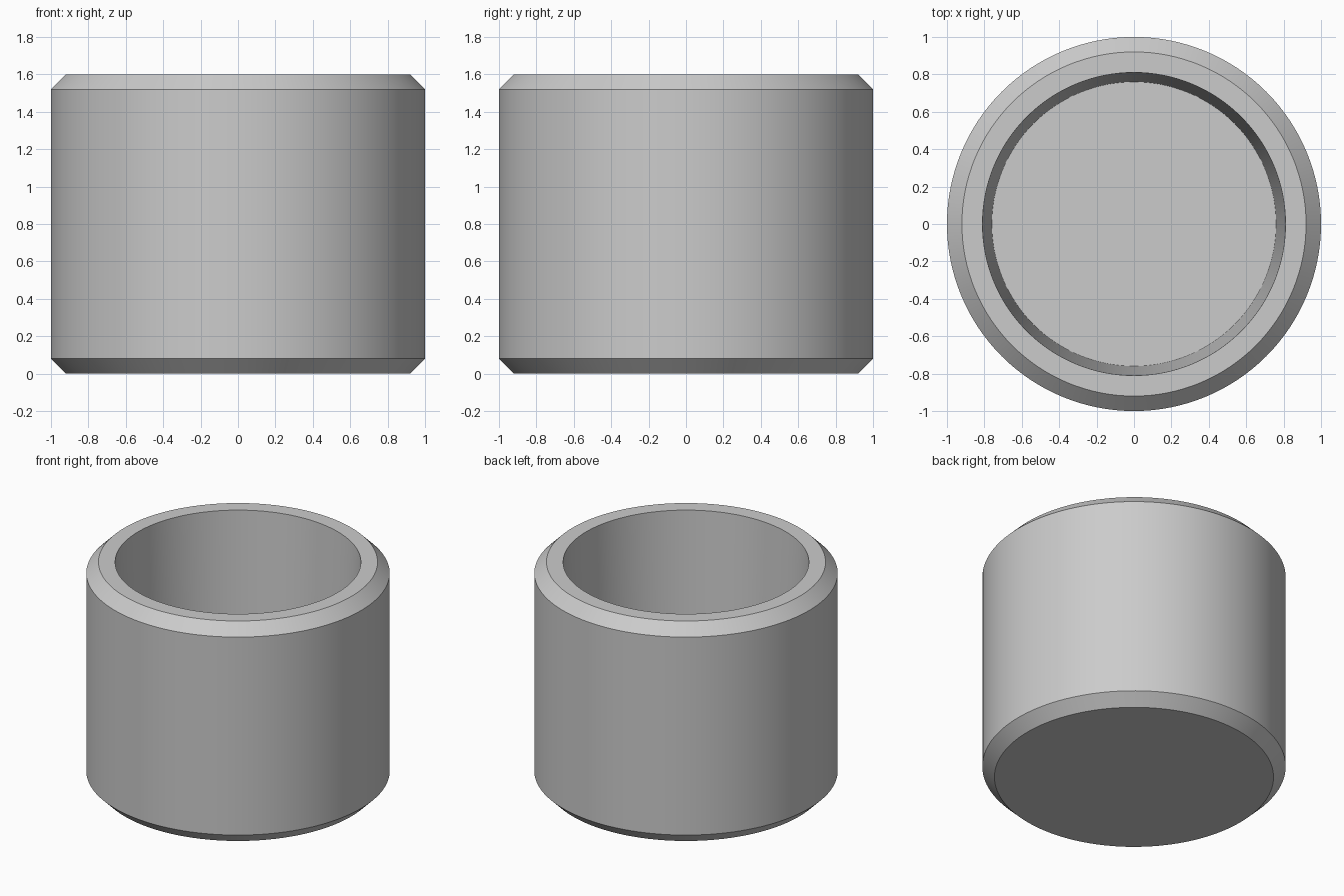
import bpy, bmesh, math

if "Cube" in bpy.data.objects:
    bpy.data.objects.remove(bpy.data.objects["Cube"], do_unlink=True)

# Plain grey material
grey = bpy.data.materials.new("plain grey")
grey.use_nodes = True
color = (0.6, 0.6, 0.6, 1)
grey.diffuse_color = color
grey.node_tree.nodes["Principled BSDF"].inputs["Base Color"].default_value = color

SEGMENTS = 128
RADIUS, HEIGHT, CHAMFER = 1.0, 1.6, 0.08
MOUTH, FLOOR_RADIUS, FLOOR_Z = 0.81, 0.76, 0.19

# Cup profile from bottom centre, round the rim, to the floor centre
profile = [
    (0, 0),
    (RADIUS - CHAMFER, 0),
    (RADIUS, CHAMFER),
    (RADIUS, HEIGHT - CHAMFER),
    (RADIUS - CHAMFER, HEIGHT),
    (MOUTH, HEIGHT),
    (FLOOR_RADIUS, FLOOR_Z),
    (0, FLOOR_Z),
]

# Revolve the profile into a closed shell
bm = bmesh.new()
points = [bm.verts.new((r, 0, z)) for r, z in profile]
edges = [bm.edges.new(pair) for pair in zip(points, points[1:])]
bmesh.ops.spin(bm, geom=points + edges, cent=(0, 0, 0), axis=(0, 0, 1),
               angle=math.tau, steps=SEGMENTS)
bmesh.ops.remove_doubles(bm, verts=bm.verts, dist=0.0001)
bmesh.ops.recalc_face_normals(bm, faces=bm.faces)

mesh = bpy.data.meshes.new("cup_body")
bm.to_mesh(mesh)
bm.free()
mesh.materials.append(grey)
cup = bpy.data.objects.new("cup_body", mesh)
bpy.context.collection.objects.link(cup)

# Smooth walls with crisp chamfer edges
bpy.ops.object.select_all(action="DESELECT")
cup.select_set(True)
bpy.context.view_layer.objects.active = cup
bpy.ops.object.shade_smooth_by_angle(angle=math.radians(30))
